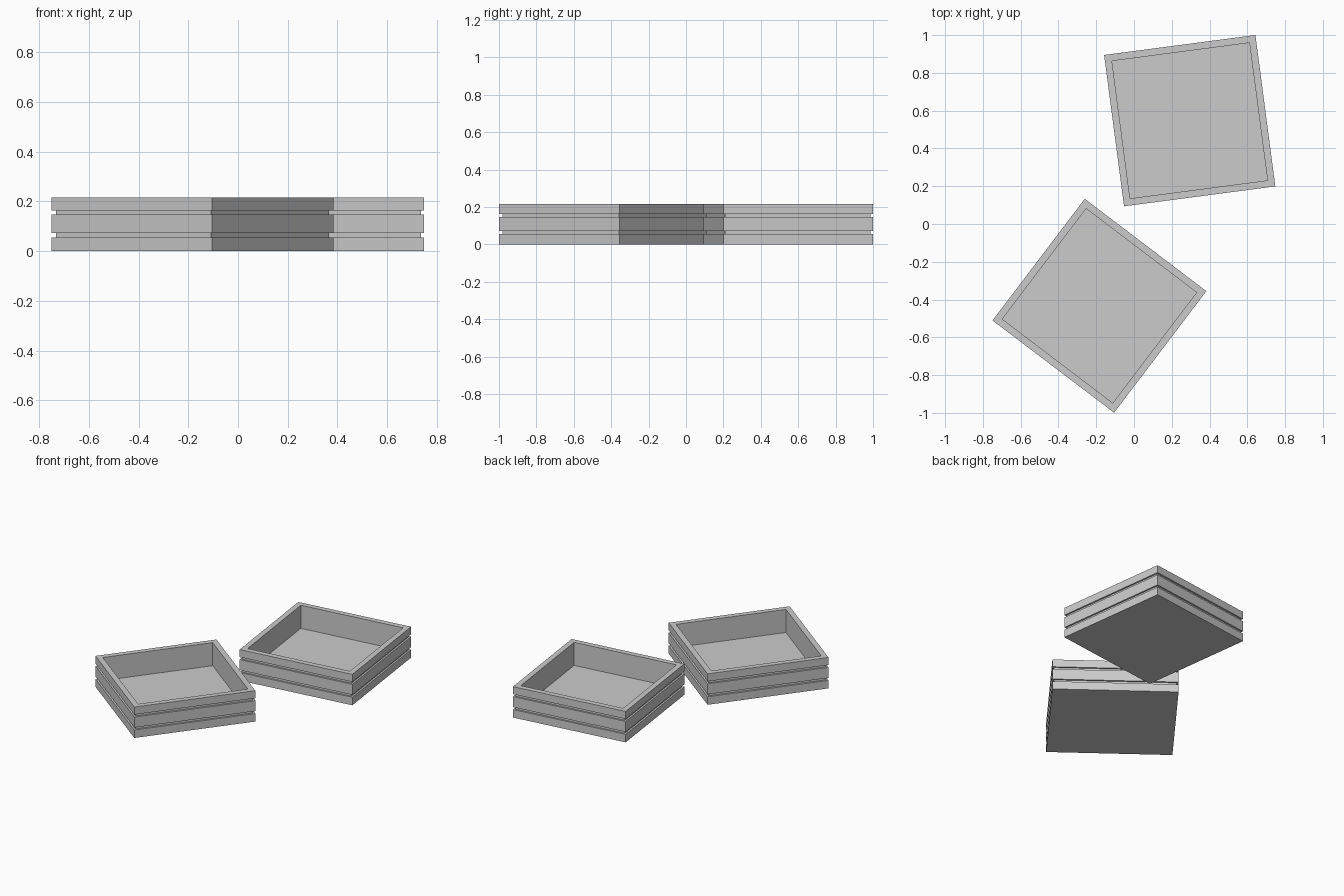
import bpy, bmesh
from math import radians

if "Cube" in bpy.data.objects:
    bpy.data.objects.remove(bpy.data.objects["Cube"])

H = 0.404        # outer half width
G = H - 0.012    # half width inside the grooves
I = 0.367        # inner half width
FLOOR = 0.055    # inside floor height

# Wall section from underside, up the grooved outside, down to the inner floor
profile = [(H, 0), (H, 0.056), (G, 0.056), (G, 0.073), (H, 0.073),
           (H, 0.147), (G, 0.147), (G, 0.164), (H, 0.164),
           (H, 0.217), (I, 0.217), (I, FLOOR)]


def crate_mesh():
    """Sweep the wall section round a square and close both floors."""
    bm = bmesh.new()
    rings = [[bm.verts.new((sx * r, sy * r, z))
              for sx, sy in ((-1, -1), (1, -1), (1, 1), (-1, 1))]
             for r, z in profile]
    for a, b in zip(rings, rings[1:]):
        for i in range(4):
            j = (i + 1) % 4
            bm.faces.new((a[i], a[j], b[j], b[i]))
    bm.faces.new(rings[0][::-1])   # underside
    bm.faces.new(rings[-1])        # inner floor
    bmesh.ops.recalc_face_normals(bm, faces=bm.faces)
    mesh = bpy.data.meshes.new("crate")
    bm.to_mesh(mesh)
    bm.free()
    return mesh


# Two identical open crates, turned differently
mesh = crate_mesh()
for name, x, y, angle in (("rear_crate", 0.295, 0.547, 7.5),
                          ("front_crate", -0.183, -0.433, -37.2)):
    crate = bpy.data.objects.new(name, mesh)
    crate.location = (x, y, 0)
    crate.rotation_euler.z = radians(angle)
    bpy.context.collection.objects.link(crate)
